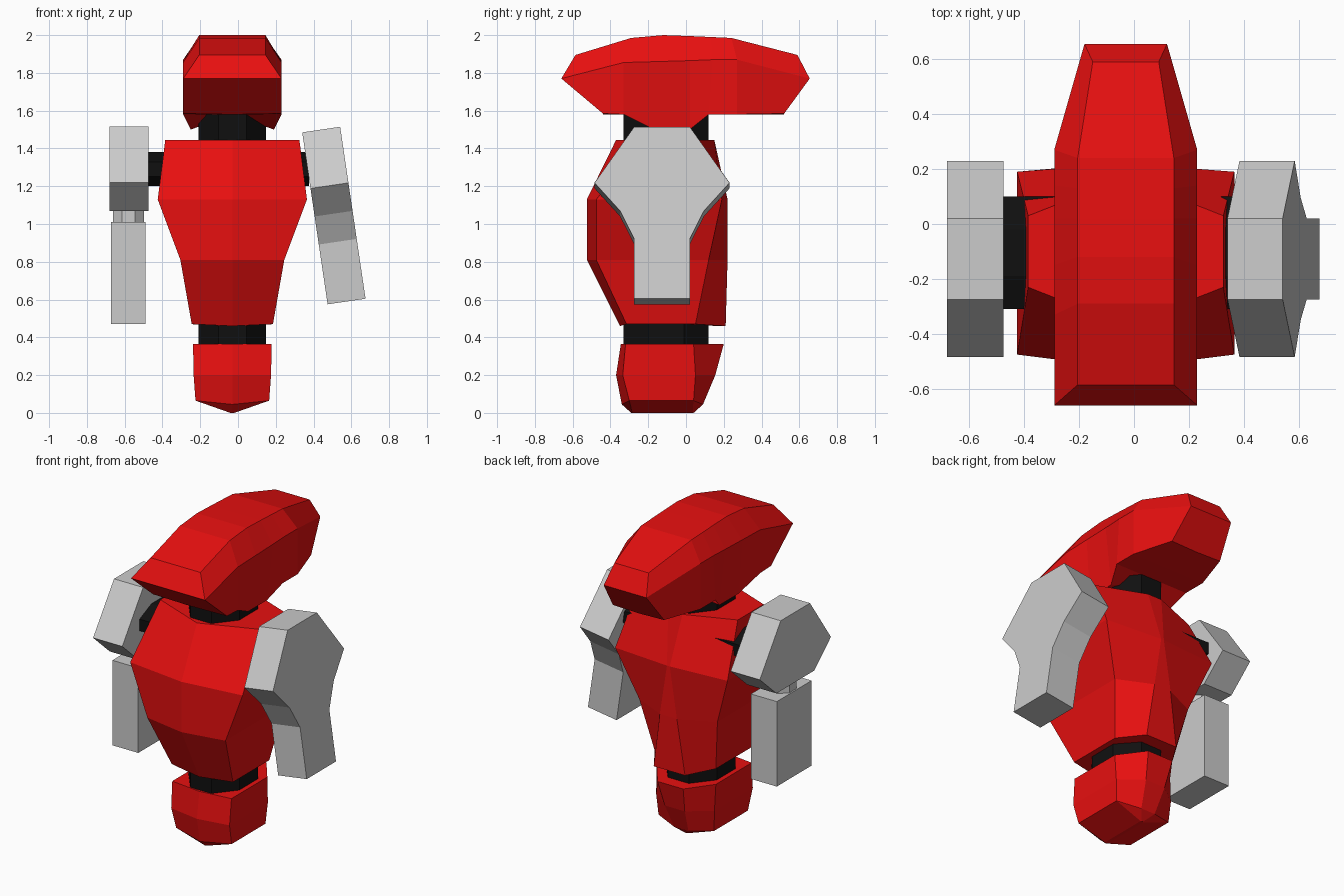
import bpy
import bmesh
from math import cos, sin, pi, radians
from mathutils import Matrix, Vector

default_cube = bpy.data.objects.get("Cube")
if default_cube:
    bpy.data.objects.remove(default_cube, do_unlink=True)

BODY_X = -0.03      # centre line of the body
BODY_Y = -0.105     # centre line of the inner column
ARM_Y = -0.127      # centre line of the arms


def make_material(name, colour):
    material = bpy.data.materials.new(name)
    material.use_nodes = True
    material.diffuse_color = (*colour, 1)
    shader = next(n for n in material.node_tree.nodes if n.type == "BSDF_PRINCIPLED")
    shader.inputs["Base Color"].default_value = (*colour, 1)
    shader.inputs["Roughness"].default_value = 0.7
    return material


RED = make_material("red", (0.8, 0.005, 0.005))
GREY = make_material("light grey", (0.6, 0.6, 0.6))
BLACK = make_material("black", (0.005, 0.005, 0.005))


def loft(name, rings, material, caps=None, matrix=None):
    """Skin equal-length rings; caps lists the ring indices of each end face."""
    bm = bmesh.new()
    loops = [[bm.verts.new(point) for point in ring] for ring in rings]
    count = len(rings[0])
    for lower, upper in zip(loops, loops[1:]):
        for i in range(count):
            j = (i + 1) % count
            bm.faces.new((lower[i], lower[j], upper[j], upper[i]))
    for end in (loops[0], loops[-1]):
        for cap in caps or [range(count)]:
            bm.faces.new([end[i] for i in cap])
    if matrix:
        bm.transform(matrix)
    bmesh.ops.recalc_face_normals(bm, faces=bm.faces)
    mesh = bpy.data.meshes.new(name)
    bm.to_mesh(mesh)
    bm.free()
    mesh.materials.append(material)
    obj = bpy.data.objects.new(name, mesh)
    bpy.context.collection.objects.link(obj)
    return obj


def extrude_x(name, profile, x_start, x_end, material, matrix=None):
    """Extrude a (y, z) profile along x."""
    rings = [[(x, y, z) for y, z in profile] for x in (x_start, x_end)]
    return loft(name, rings, material, matrix=matrix)


def octagon(half_a, half_b):
    """Flat-sided octagon with the given half sizes."""
    corner = cos(pi / 8)
    angles = [(i + 0.5) * pi / 4 for i in range(8)]
    return [(half_a * cos(a) / corner, half_b * sin(a) / corner) for a in angles]


def mirrored(half_profile):
    """Complete a left-hand half outline, given as (y offset, z)."""
    left = [(ARM_Y + y, z) for y, z in half_profile]
    right = [(ARM_Y - y, z) for y, z in reversed(half_profile)]
    return left + right


def body_ring(z, half, strip, front, front_corner, back_corner, back, rise=0):
    """Seven-sided ring: front crease, two sides and a narrow back strip."""
    side = z + rise
    left = [(half, front_corner, side), (half, back_corner, side), (strip, back, z)]
    right = [(-x, y, h) for x, y, h in reversed(left)]
    return [(BODY_X + x, y, h) for x, y, h in [(0, front, z)] + left + right]


def head_ring(bottom, side, top):
    """Ring across the head; each level is (half width, y, z)."""
    left = [bottom, side, top]
    right = [(-x, y, z) for x, y, z in reversed(left)]
    keel = (0, bottom[1], 1.58)
    return [(BODY_X + x, y, z) for x, y, z in [keel] + left + right]


# Head: long faceted shell, tapering to the back, with lugs beside the neck
W, T = 0.26, 0.175
head_rings = [
    head_ring((W, -0.44, 1.585), (W, -0.66, 1.77), (T, -0.585, 1.895)),
    head_ring((W, -0.33, 1.58), (W, -0.33, 1.855), (T, -0.29, 1.985)),
    head_ring((0.22, -0.17, 1.5), (W, -0.15, 1.86), (T, -0.12, 2.0)),
    head_ring((0.22, 0.02, 1.5), (W, 0.02, 1.865), (T, 0.02, 1.995)),
    head_ring((W, 0.12, 1.58), (W, 0.14, 1.87), (T, 0.13, 1.99)),
    head_ring((W, 0.27, 1.58), (W, 0.27, 1.87), (T, 0.24, 1.985)),
    head_ring((0.18, 0.52, 1.585), (0.15, 0.655, 1.77), (0.12, 0.59, 1.895)),
]
loft("head", head_rings, RED, caps=[(0, 1, 2, 5, 6), (2, 3, 4, 5)])

# Torso: broad faceted chest narrowing to the waist
torso_rings = [
    body_ring(0.46, 0.215, 0.11, -0.35, -0.315, 0.05, 0.21, rise=0.01),
    body_ring(0.81, 0.275, 0.06, -0.525, -0.475, 0.12, 0.22),
    body_ring(1.13, 0.395, 0.01, -0.525, -0.475, 0.19, 0.22),
    body_ring(1.445, 0.355, 0.05, -0.37, -0.23, 0.03, 0.15),
]
loft("torso", torso_rings, RED)

# Pelvis: tapered block with a keel-shaped underside
pelvis_rings = [
    body_ring(0, 0.01, 0.005, -0.29, -0.285, 0.035, 0.04),
    body_ring(0.045, 0.195, 0.05, -0.34, -0.3, 0.04, 0.09, rise=0.02),
    body_ring(0.2, 0.205, 0.07, -0.37, -0.335, 0.05, 0.155),
    body_ring(0.365, 0.208, 0.09, -0.345, -0.32, 0.04, 0.2),
]
loft("pelvis", pelvis_rings, RED)

# Inner column, seen at the neck and waist
column = octagon(0.178, 0.225)
column_rings = [[(BODY_X + x, BODY_Y + y, z) for x, y in column] for z in (0.3, 1.6)]
loft("neck_and_waist_column", column_rings, BLACK)

# Shoulder axle through the chest
axle = [(BODY_Y + y, 1.29 + z) for y, z in octagon(0.205, 0.09)]
extrude_x("shoulder_axle", axle, -0.485, 0.375, BLACK)

# Right arm: hexagonal upper arm, elbow pin and square forearm
upper_arm = mirrored([(-0.19, 1.07), (-0.357, 1.22), (-0.147, 1.515)])
extrude_x("right_upper_arm", upper_arm, -0.68, -0.475, GREY)
elbow = octagon(0.083, 0.083)
elbow_rings = [[(-0.58 + x, ARM_Y + y, z) for x, y in elbow] for z in (0.95, 1.12)]
loft("right_elbow", elbow_rings, GREY)
forearm = mirrored([(-0.175, 0.47), (-0.175, 1.01)])
extrude_x("right_forearm", forearm, -0.672, -0.49, GREY)

# Left arm: one solid shape leaning outwards, pivoted at its inner top edge
left_arm = mirrored([(-0.147, -0.92), (-0.147, -0.6), (-0.222, -0.45),
                     (-0.357, -0.3), (-0.147, 0)])
lean = Matrix.Translation(Vector((0.34, 0, 1.485))) @ Matrix.Rotation(radians(-8.4), 4, "Y")
extrude_x("left_arm", left_arm, 0, 0.203, GREY, matrix=lean)
